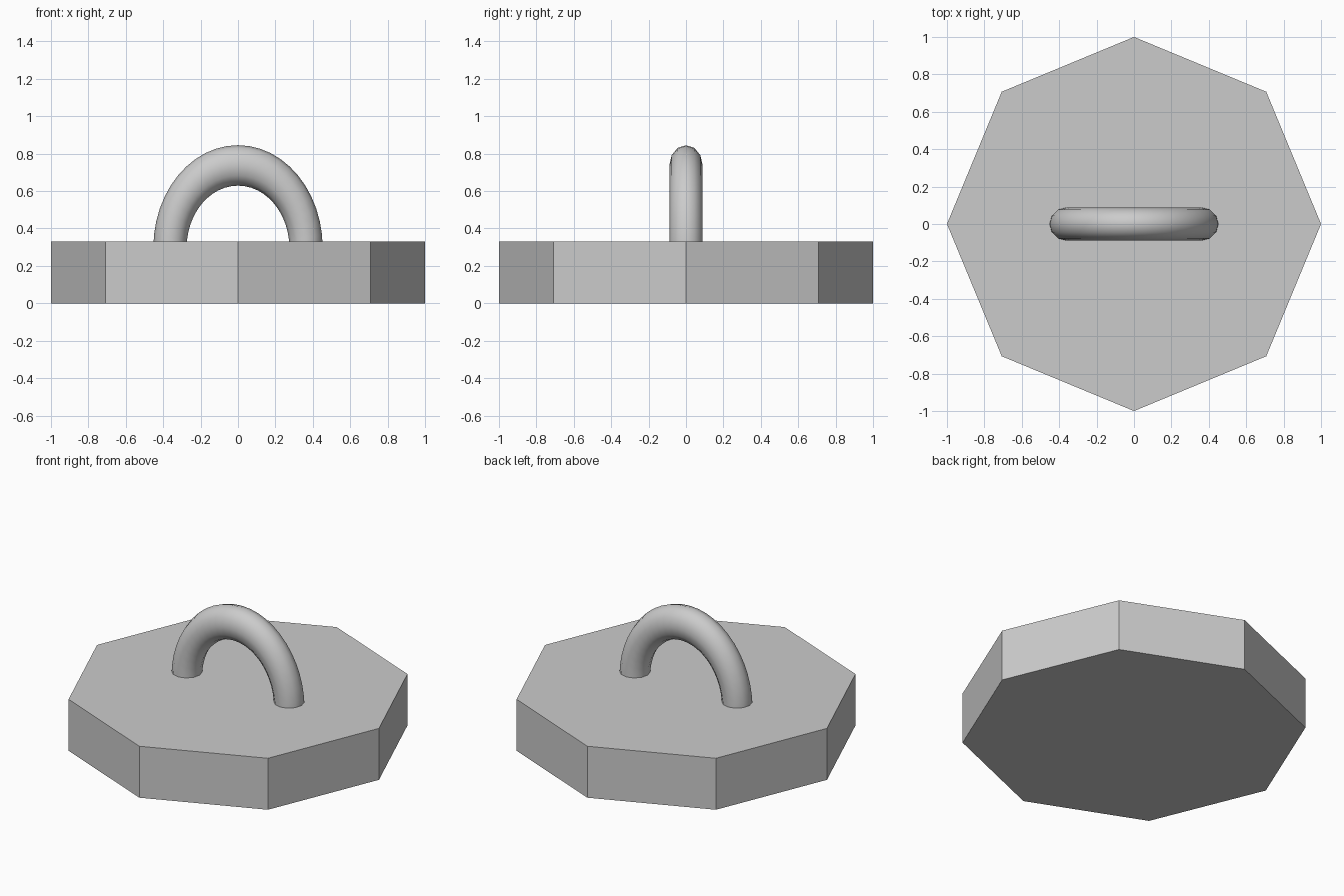
import bpy, bmesh
from math import pi

if "Cube" in bpy.data.objects:
    bpy.data.objects.remove(bpy.data.objects["Cube"])

BASE_H = 0.33

# Octagonal base slab, corners on the axes
bpy.ops.mesh.primitive_cylinder_add(vertices=8, radius=1, depth=BASE_H,
                                    location=(0, 0, BASE_H / 2))
base = bpy.context.object
base.name = "base"

# Arched handle: upper half of a ring, stretched upward
bpy.ops.mesh.primitive_torus_add(major_segments=48, minor_segments=12,
                                 major_radius=0.364, minor_radius=0.089,
                                 location=(0, 0, 0.295), rotation=(pi / 2, 0, 0))
handle = bpy.context.object
handle.name = "handle"
handle.scale = (1, 1.215, 1)
bpy.ops.object.transform_apply(location=True, rotation=True, scale=True)

# Cut away the lower half and close the ends inside the base
bm = bmesh.new()
bm.from_mesh(handle.data)
cut = bmesh.ops.bisect_plane(bm, geom=bm.verts[:] + bm.edges[:] + bm.faces[:],
                             plane_co=(0, 0, 0.29), plane_no=(0, 0, 1),
                             clear_inner=True)
rim = [e for e in cut["geom_cut"] if isinstance(e, bmesh.types.BMEdge)]
bmesh.ops.holes_fill(bm, edges=rim, sides=0)
bmesh.ops.recalc_face_normals(bm, faces=bm.faces)
bm.to_mesh(handle.data)
bm.free()
bpy.ops.object.shade_smooth_by_angle(angle=pi / 4)
